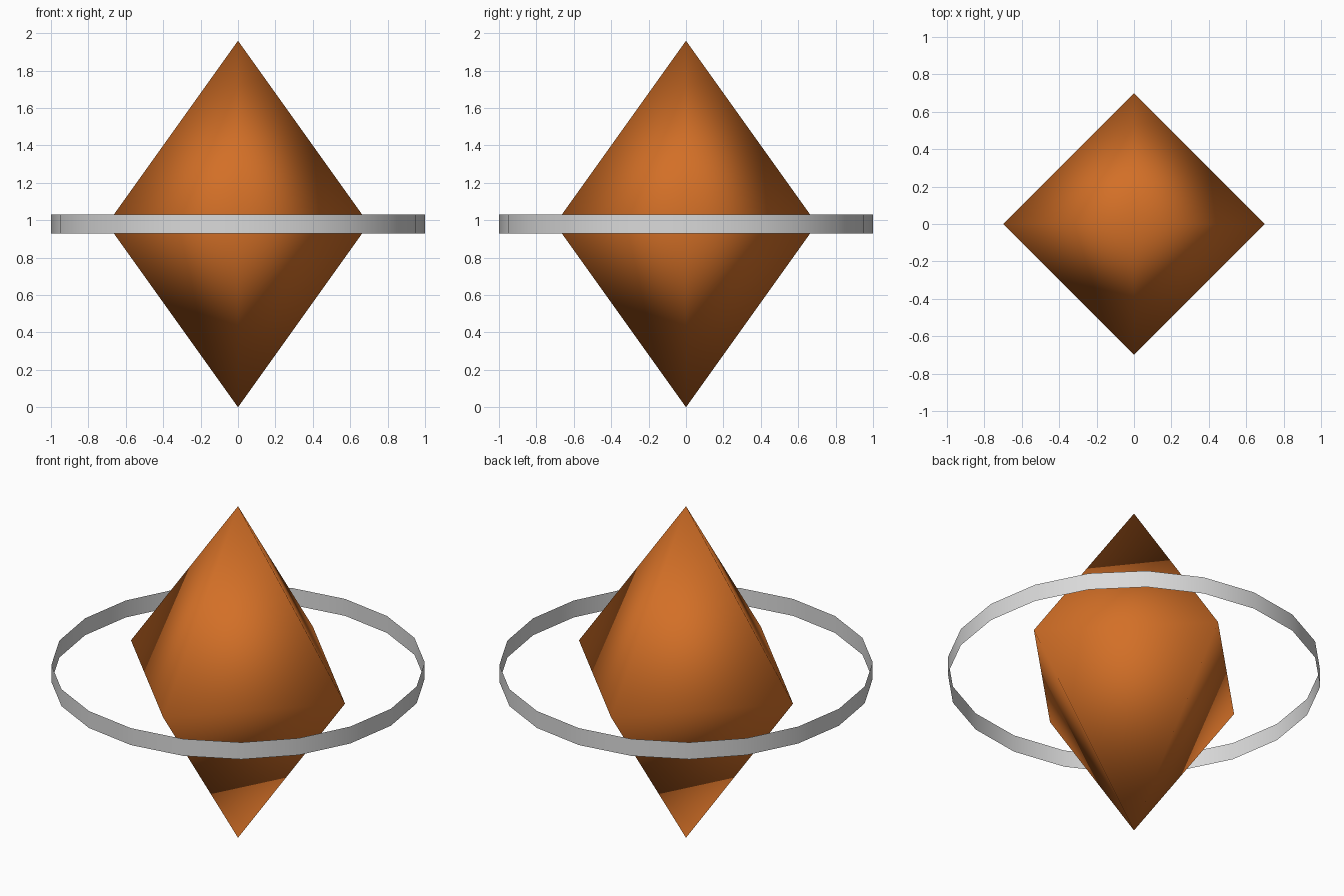
import bpy

if "Cube" in bpy.data.objects:
    bpy.data.objects.remove(bpy.data.objects["Cube"], do_unlink=True)

MIDDLE = 0.98


def make_material(name, rgb):
    mat = bpy.data.materials.new(name)
    mat.use_nodes = True
    mat.diffuse_color = (*rgb, 1)
    mat.node_tree.nodes["Principled BSDF"].inputs["Base Color"].default_value = (*rgb, 1)
    return mat


def finish(obj, name, mat):
    obj.name = name
    obj.data.name = name
    obj.data.materials.append(mat)
    for poly in obj.data.polygons:
        poly.use_smooth = True


orange = make_material("orange", (0.65, 0.16, 0.02))
silver = make_material("silver", (0.7, 0.7, 0.7))

# Crystal: eight-sided diamond with softened normals
RADIUS = 0.7
equator = [(RADIUS, 0, MIDDLE), (0, RADIUS, MIDDLE),
           (-RADIUS, 0, MIDDLE), (0, -RADIUS, MIDDLE)]
tips = [(0, 0, 0), (0, 0, 2 * MIDDLE)]
faces = []
for i in range(4):
    j = (i + 1) % 4
    faces += [(i, j, 5), (j, i, 4)]
mesh = bpy.data.meshes.new("crystal")
mesh.from_pydata(equator + tips, [], faces)
crystal = bpy.data.objects.new("crystal", mesh)
bpy.context.collection.objects.link(crystal)
finish(crystal, "crystal", orange)

# Ring: thin open band around the crystal
bpy.ops.mesh.primitive_cylinder_add(vertices=20, radius=1, depth=0.1,
                                    end_fill_type='NOTHING', location=(0, 0, MIDDLE))
finish(bpy.context.object, "ring", silver)
